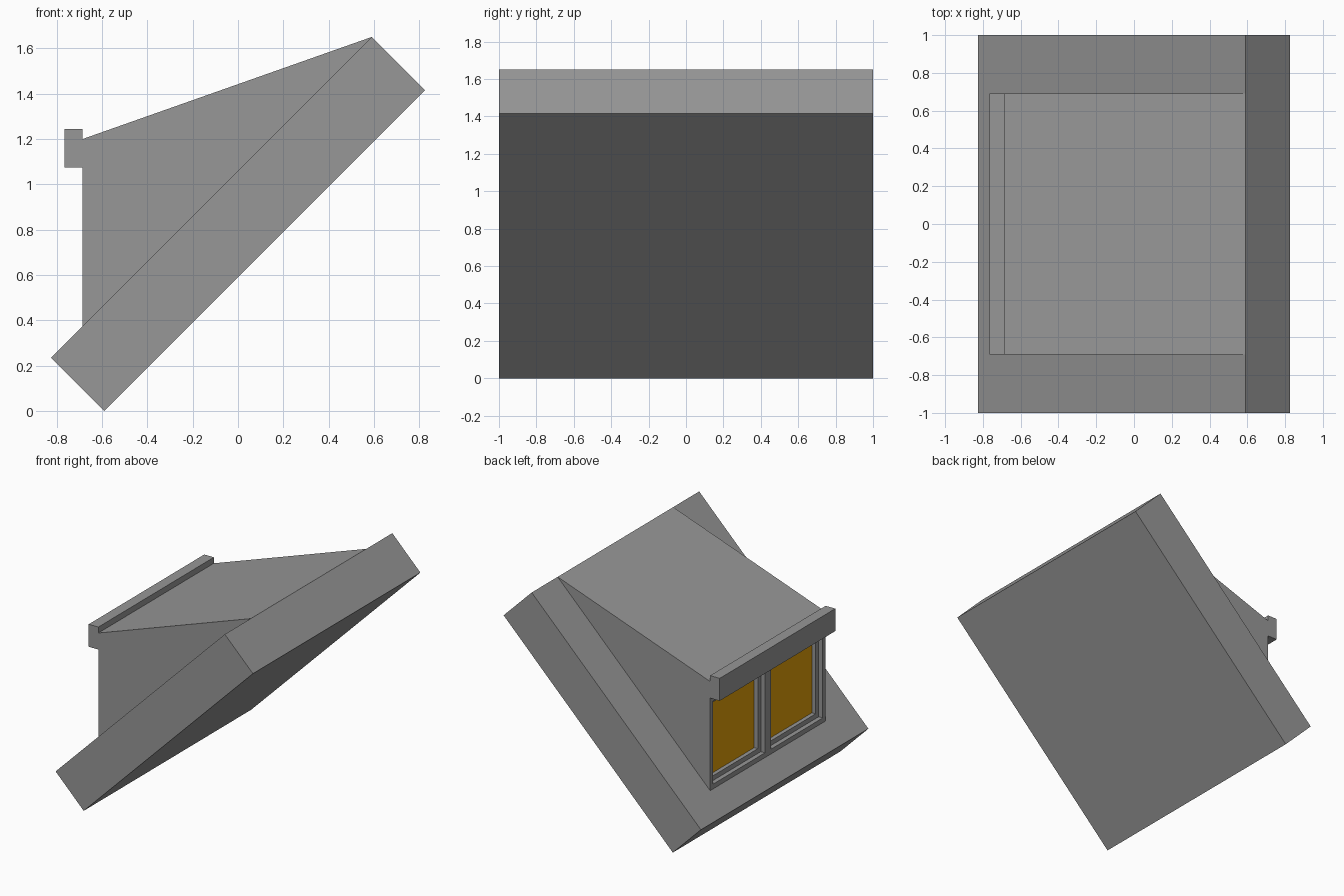
import bpy, bmesh

if "Cube" in bpy.data.objects:
    bpy.data.objects.remove(bpy.data.objects["Cube"])


def material(name, rgb):
    mat = bpy.data.materials.new(name)
    mat.diffuse_color = (*rgb, 1)
    mat.use_nodes = True
    mat.node_tree.nodes["Principled BSDF"].inputs["Base Color"].default_value = mat.diffuse_color
    return mat


GREY = material("dark_grey", (0.31, 0.31, 0.31))
GOLD = material("window_gold", (0.76, 0.35, 0.003))


def make_object(name, bm, materials):
    bmesh.ops.recalc_face_normals(bm, faces=bm.faces)
    mesh = bpy.data.meshes.new(name)
    bm.to_mesh(mesh)
    bm.free()
    for mat in materials:
        mesh.materials.append(mat)
    obj = bpy.data.objects.new(name, mesh)
    bpy.context.collection.objects.link(obj)
    return obj


def prism(name, profile, half_width):
    """Extrude an x-z profile symmetrically along y."""
    bm = bmesh.new()
    a, b = [[bm.verts.new((x, y, z)) for x, z in profile] for y in (-half_width, half_width)]
    bm.faces.new(a)
    bm.faces.new(b)
    for i in range(len(profile)):
        j = (i + 1) % len(profile)
        bm.faces.new((a[i], a[j], b[j], b[i]))
    return make_object(name, bm, [GREY])


# Sloping roof slab
prism("roof_slab", [(-0.59, 0), (0.825, 1.415), (0.59, 1.65), (-0.825, 0.235)], 1.0)

# Trim board above the windows
prism("dormer_trim", [(-0.765, 1.075), (-0.685, 1.075), (-0.685, 1.245), (-0.765, 1.245)], 0.69)

# Dormer body: open underneath, where it sits on the slab
profile = [(-0.685, 0.375), (-0.685, 1.075), (-0.685, 1.2), (0.59, 1.65)]
bm = bmesh.new()
cols = [[bm.verts.new((x, y, z)) for x, z in profile] for y in (-0.69, 0, 0.69)]
panes = []
for a, b in zip(cols, cols[1:]):
    strip = [bm.faces.new((a[i], a[i + 1], b[i + 1], b[i])) for i in range(3)]
    panes.append(strip[0])
bm.faces.new(cols[0])
bm.faces.new(cols[2])
bmesh.ops.recalc_face_normals(bm, faces=bm.faces)

# Two windows, each with an outer frame, a stepped inner frame and a pane
for depth in (0.034, 0.03):
    bmesh.ops.inset_individual(bm, faces=panes, thickness=0.036, use_even_offset=True)
    panes = bmesh.ops.extrude_discrete_faces(bm, faces=panes)["faces"]
    corners = list({v for f in panes for v in f.verts})
    bmesh.ops.translate(bm, verts=corners, vec=(depth, 0, 0))
for f in panes:
    f.material_index = 1

make_object("dormer_body", bm, [GREY, GOLD])
